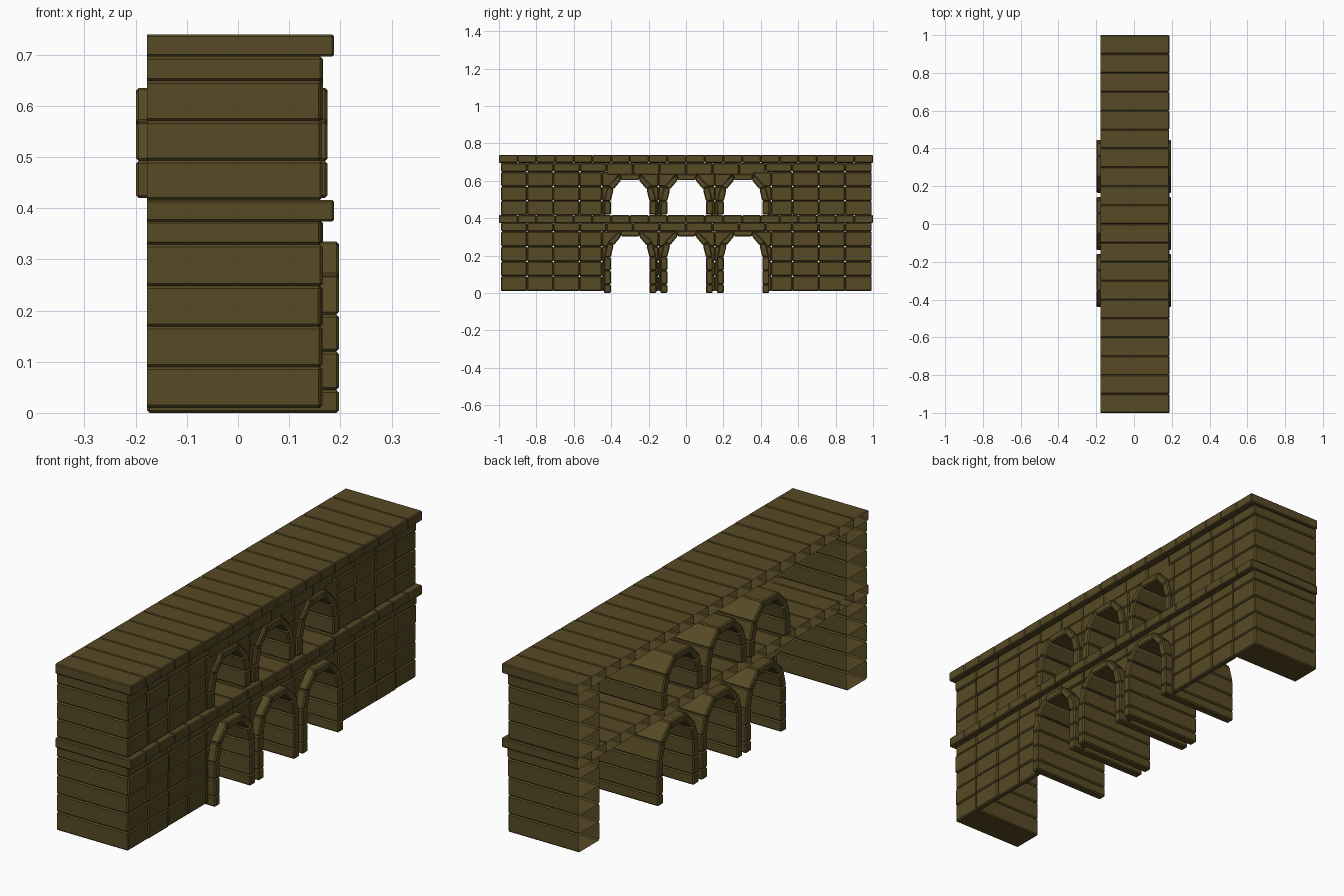
import bpy, bmesh, random

if "Cube" in bpy.data.objects:
    bpy.data.objects.remove(bpy.data.objects["Cube"])

random.seed(4)

stone_mat = bpy.data.materials.new("brown stone")
stone_mat.diffuse_color = (0.095, 0.067, 0.018, 1)
stone_mat.use_nodes = True
stone_mat.node_tree.nodes["Principled BSDF"].inputs["Base Color"].default_value = stone_mat.diffuse_color

BACK = -0.178     # the rear of the wall is open
FACE = 0.164      # main wall face


def stone(bm, pts, x0, x1, closed=False):
    """Prism of a (y, z) outline along x; open at the back unless closed."""
    area = sum(a[0] * b[1] - b[0] * a[1] for a, b in zip(pts, pts[1:] + pts[:1]))
    if area < 0:
        pts = pts[::-1]
    back = [bm.verts.new((x0, y, z)) for y, z in pts]
    front = [bm.verts.new((x1, y, z)) for y, z in pts]
    n = len(pts)
    bm.faces.new(front)
    if closed:
        bm.faces.new(back[::-1])
    for i in range(n):
        j = (i + 1) % n
        bm.faces.new((back[i], back[j], front[j], front[i]))


def rect(y0, y1, z0, z1):
    return [(y0, z0), (y1, z0), (y1, z1), (y0, z1)]


def finish(bm, name, bevel=0.005):
    """Chamfer every stone edge except the open rims, then make the object."""
    edges = [e for e in bm.edges if not e.is_boundary]
    bmesh.ops.bevel(bm, geom=edges, offset=bevel, segments=1,
                    affect='EDGES', clamp_overlap=True)
    me = bpy.data.meshes.new(name)
    bm.to_mesh(me)
    bm.free()
    me.materials.append(stone_mat)
    ob = bpy.data.objects.new(name, me)
    bpy.context.collection.objects.link(ob)
    return ob


def jitter():
    return FACE + random.uniform(-0.003, 0.002)


LOWER = [(0.01, 0.09), (0.09, 0.169), (0.169, 0.248), (0.248, 0.329)]
UPPER = [(0.416, 0.493), (0.493, 0.57), (0.57, 0.648)]
BANDS = [(0.329, 0.376), (0.648, 0.696)]
CENTRES = [-0.299, 0.003, 0.305]
HALF = 0.151      # half the arch spacing
LEFT = [-0.988, -0.85, -0.71, -0.57, CENTRES[0] - HALF]
RIGHT = [CENTRES[2] + HALF, 0.57, 0.71, 0.85, 0.993]

# Deep end columns
bm = bmesh.new()
for z0, z1 in LOWER + UPPER + BANDS:
    for y0, y1 in ((LEFT[0], LEFT[1]), (RIGHT[3], RIGHT[4])):
        stone(bm, rect(y0, y1, z0, z1), BACK, jitter())
finish(bm, "end_columns")

# Thin facing blocks between the end columns and the arches
bm = bmesh.new()
for z0, z1 in LOWER + UPPER:
    for ys in (LEFT[1:], RIGHT[:4]):
        for y0, y1 in zip(ys, ys[1:]):
            stone(bm, rect(y0, y1, z0, z1), FACE - 0.02, jitter())
finish(bm, "wall_blocks")

# Facing courses under each ledge
bm = bmesh.new()
count = 12
step = (RIGHT[3] - LEFT[1]) / count
for z0, z1 in BANDS:
    for i in range(count):
        y0 = LEFT[1] + i * step
        low = z0 - 0.016 if 3 <= i <= 8 and z0 > 0.5 else z0
        stone(bm, rect(y0, y0 + step, low, z1), FACE - 0.02, jitter())
finish(bm, "ledge_courses")

# Arch half outlines (distance from centre, height)
OUTER = [(0.14, 0.0), (0.14, 0.045), (0.14, 0.12), (0.14, 0.192),
         (0.12, 0.27), (0.055, 0.335)]
INNER = [(0.103, 0.0), (0.103, 0.045), (0.103, 0.12), (0.103, 0.192),
         (0.088, 0.255), (0.048, 0.303)]


def arch_width(z):
    for (w0, a), (w1, b) in zip(OUTER, OUTER[1:]):
        if a <= z <= b:
            return w0 + (w1 - w0) * (z - a) / (b - a)
    return OUTER[-1][0]


# Facing blocks filling the spaces beside the arches
bm = bmesh.new()
for courses, lift in ((LOWER, 0.0), (UPPER, 0.3)):
    for z0, z1 in courses:
        a, b = z0 - lift, z1 - lift
        cuts = [a] + [z for _, z in OUTER[3:] if a + 0.015 < z < b - 0.015] + [b]
        half = [(arch_width(z) - 0.012, z + lift) for z in cuts]
        half += [(HALF, z1), (HALF, z0)]
        for c in CENTRES:
            for s in (-1, 1):
                stone(bm, [(c + s * w, z) for w, z in half], FACE - 0.02, FACE - 0.002)
finish(bm, "spandrel_blocks")

# Arch stones running right through the wall
for name, lift, first, x0, x1 in (("lower_arches", 0.0, 0, BACK, 0.197),
                                  ("upper_arches", 0.3, 2, -0.199, 0.175)):
    bm = bmesh.new()
    for c in CENTRES:
        for s in (-1, 1):
            for i in range(first, 5):
                quad = [OUTER[i], OUTER[i + 1], INNER[i + 1], INNER[i]]
                stone(bm, [(c + s * w, z + lift) for w, z in quad], x0, x1, True)
        (wo, zo), (wi, zi) = OUTER[5], INNER[5]
        stone(bm, [(c - wi, zi + lift), (c + wi, zi + lift),
                   (c + wo, zo + lift), (c - wo, zo + lift)], x0, x1, True)
    finish(bm, name)

# Projecting ledges of long slabs
for name, z0, z1 in (("middle_ledge", 0.374, 0.416), ("top_ledge", 0.696, 0.739)):
    bm = bmesh.new()
    for i in range(20):
        y0 = -1 + 0.1 * i
        stone(bm, rect(y0, y0 + 0.1, z0, z1), BACK, 0.188 - random.uniform(0, 0.002))
    finish(bm, name, 0.004)
